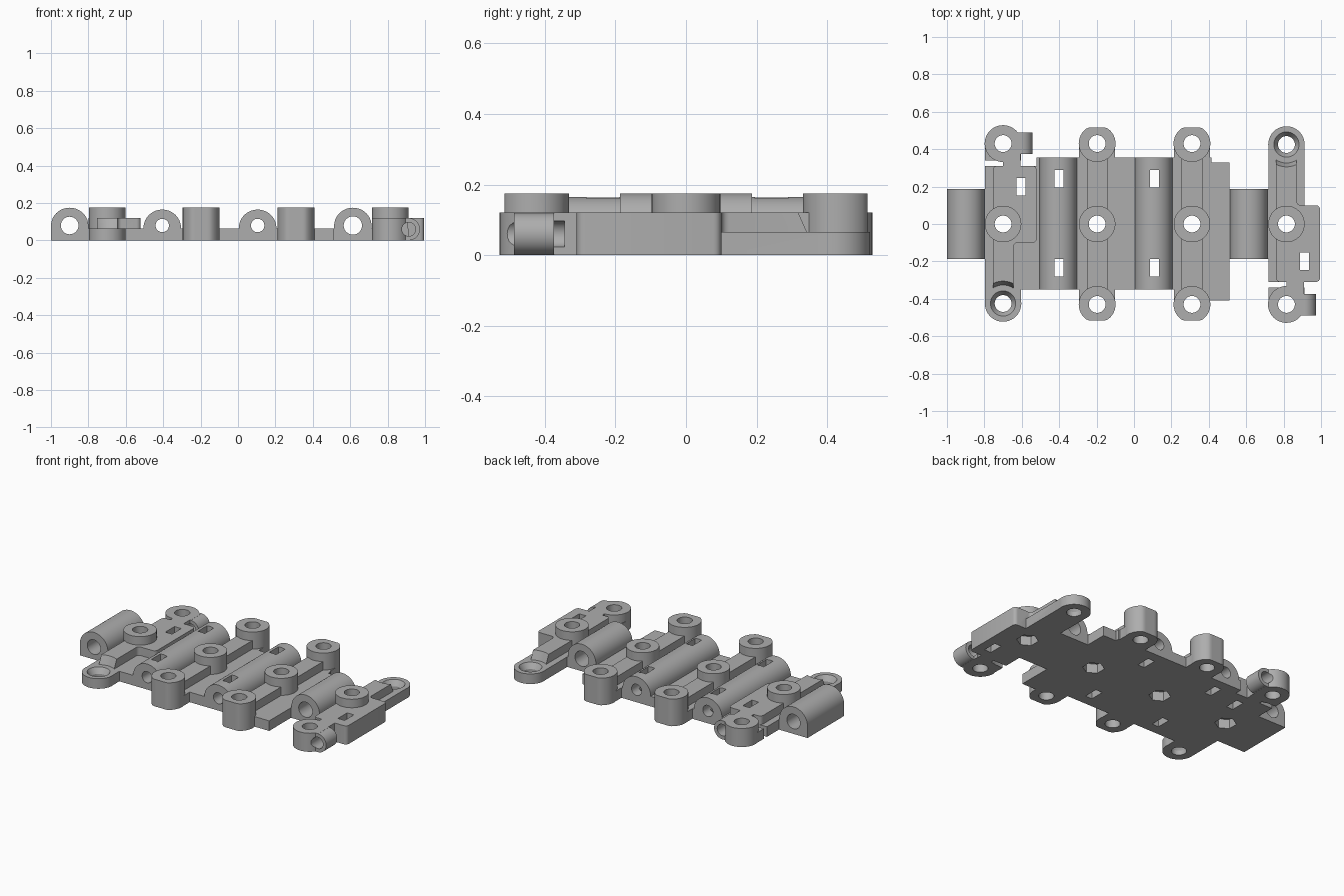
import bpy, bmesh, math
from mathutils import Matrix

if "Cube" in bpy.data.objects:
    bpy.data.objects.remove(bpy.data.objects["Cube"])

grey = bpy.data.materials.new("grey_plastic")
grey.diffuse_color = (0.42, 0.42, 0.42, 1)
grey.use_nodes = True
grey.node_tree.nodes["Principled BSDF"].inputs["Base Color"].default_value = grey.diffuse_color
BASE, MID, TOP = 0.065, 0.12, 0.175     # plate, ridge and boss heights


def make(name, bm):
    bmesh.ops.recalc_face_normals(bm, faces=bm.faces)
    me = bpy.data.meshes.new(name)
    bm.to_mesh(me)
    bm.free()
    ob = bpy.data.objects.new(name, me)
    bpy.context.collection.objects.link(ob)
    return ob


def prism(pts, z0, z1, r=0):
    """Outline in x,y raised from z0 to z1, upright edges rounded by r."""
    bm = bmesh.new()
    f = bm.faces.new([bm.verts.new((x, y, z0)) for x, y in pts])
    up = bmesh.ops.extrude_face_region(bm, geom=[f])["geom"]
    for v in up:
        if isinstance(v, bmesh.types.BMVert):
            v.co.z = z1
    if r:
        es = [e for e in bm.edges if abs(e.verts[0].co.z - e.verts[1].co.z) > 1e-4]
        bmesh.ops.bevel(bm, geom=es, offset=r, segments=4, profile=0.5, affect='EDGES')
    return make("part", bm)


def box(x0, x1, y0, y1, z0, z1, r=0):
    return prism([(x0, y0), (x1, y0), (x1, y1), (x0, y1)], z0, z1, r)


def cyl(x, y, z0, z1, r, r2=None, n=40):
    bm = bmesh.new()
    bmesh.ops.create_cone(bm, cap_ends=True, segments=n, radius1=r,
                          radius2=r if r2 is None else r2, depth=z1 - z0,
                          matrix=Matrix.Translation((x, y, (z0 + z1) / 2)))
    return make("part", bm)


def rod(x, z, y0, y1, r):
    """Cylinder lying along y."""
    bm = bmesh.new()
    bmesh.ops.create_cone(bm, cap_ends=True, segments=40, radius1=r, radius2=r, depth=y1 - y0,
                          matrix=Matrix.Translation((x, (y0 + y1) / 2, z)) @ Matrix.Rotation(math.pi / 2, 4, 'X'))
    return make("part", bm)


def arch(x, w, h, y0, y1):
    """Pin housing: upright sides with a round top, lying along y."""
    rise = min(w, 0.097)
    pts = [(x - w, 0), (x + w, 0)]
    pts += [(x + w * math.cos(a), h - rise + rise * math.sin(a))
            for a in [math.pi * i / 28 for i in range(29)]]
    bm = bmesh.new()
    f = bm.faces.new([bm.verts.new((px, y0, pz)) for px, pz in pts])
    for v in bmesh.ops.extrude_face_region(bm, geom=[f])["geom"]:
        if isinstance(v, bmesh.types.BMVert):
            v.co.y = y1
    return make("part", bm)


def combine(name, solids, cuts):
    """Weld the solids into one body, then remove the cuts."""
    body = solids[0]
    for op, items in (('UNION', solids[1:]), ('DIFFERENCE', cuts)):
        for it in items:
            m = body.modifiers.new("b", 'BOOLEAN')
            m.operation, m.object, m.solver = op, it, 'EXACT'
            dg = bpy.context.evaluated_depsgraph_get()
            me = bpy.data.meshes.new_from_object(body.evaluated_get(dg))
            body.modifiers.clear()
            body.data = me
            bpy.data.objects.remove(it)
    body.name = body.data.name = name
    body.data.materials.clear()
    body.data.materials.append(grey)
    bpy.ops.object.select_all(action='DESELECT')
    body.select_set(True)
    bpy.context.view_layer.objects.active = body
    bpy.ops.object.shade_smooth_by_angle(angle=math.radians(30))


def bolt_hole(x, y, nut=False):
    out = [cyl(x, y, -0.1, 0.3, 0.045)]
    if nut:                                  # hexagonal nut pocket below
        out.append(cyl(x, y, -0.1, 0.06, 0.065, n=6))
    return out


def slot(x, y):
    return [box(x - 0.024, x + 0.024, y - 0.047, y + 0.047, -0.1, 0.3)]


def end_section(cx, s):
    """End block about x = cx; s = 1 puts the ring eye at +y."""
    def outline(*pts):
        return [(cx + x, s * y) for x, y in pts]

    def span(x0, x1, y0, y1, z0, z1):
        return prism(outline((x0, y0), (x1, y0), (x1, y1), (x0, y1)), z0, z1)

    solids = [
        # base with a tongue, then the raised block with its narrow ridge
        span(-0.096, 0.096, -0.43, 0.31, 0, BASE),
        prism(outline((-0.055, -0.40), (0.055, -0.40), (0.055, -0.10), (0.18, -0.10),
                      (0.18, 0.31), (-0.055, 0.31)), 0, MID, 0.022),
        cyl(cx, s * -0.425, 0, BASE, 0.0975),
        cyl(cx, 0, 0.01, TOP, 0.0975),
        # ring eye, neck and side arm
        cyl(cx, s * 0.43, 0, MID, 0.0985),
        span(-0.096, 0.096, 0.34, 0.42, 0, BASE),
        span(0.0, 0.094, 0.29, 0.43, 0, MID),
        span(0.06, 0.10, 0.375, 0.488, 0, MID),
        rod(cx + 0.098, 0.06, min(s * 0.375, s * 0.488), max(s * 0.375, s * 0.488), 0.0595),
    ]
    cuts = [cyl(cx, s * -0.425, BASE, 0.2, 0.099, 0.15),
            cyl(cx, s * -0.425, 0.03, BASE + 0.001, 0.045, 0.068),
            rod(cx + 0.098, 0.06, min(s * 0.345, s * 0.6), max(s * 0.345, s * 0.6), 0.037)]
    cuts += bolt_hole(cx, 0, True) + bolt_hole(cx, s * 0.43) + bolt_hole(cx, s * -0.425)
    cuts += slot(cx + 0.097, s * 0.2)
    return solids, cuts


# left end with outer pin housing
solids, cuts = end_section(-0.70, 1)
solids += [arch(-0.9, 0.1, TOP, -0.187, 0.187), box(-0.82, -0.78, -0.187, 0.187, 0, BASE)]
cuts.append(rod(-0.9, 0.08, -0.3, 0.3, 0.047))

# middle plate
solids += [box(-0.75, -0.5, -0.35, 0.31, 0, BASE),
           box(-0.52, 0.415, -0.35, 0.355, 0, BASE),
           box(0.40, 0.51, -0.41, 0.33, 0, BASE)]

# middle pin housings
for x in (-0.405, 0.105):
    solids.append(arch(x, 0.1, 0.165, -0.35, 0.355))
    cuts.append(rod(x, 0.08, -0.5, 0.5, 0.036))
    cuts += slot(x + 0.005, 0.242) + slot(x + 0.005, -0.235)

# bolt rows: ridge, centre boss and flat-ended outer bosses
for x in (-0.197, 0.31):
    solids += [box(x - 0.055, x + 0.055, -0.42, 0.42, 0.01, MID),
               box(x - 0.0965, x + 0.0965, -0.43, 0.43, 0, BASE),
               cyl(x, 0, 0.01, TOP, 0.0975)]
    cuts += bolt_hole(x, 0, True)
    for y in (-0.43, 0.43):
        ring = [(x + 0.0985 * math.cos(a), max(-0.515, min(0.515, y + 0.0985 * math.sin(a))))
                for a in [math.tau * i / 40 for i in range(40)]]
        solids.append(prism(ring, 0, TOP))
        cuts += bolt_hole(x, y)

# right end with inner pin housing
right_solids, right_cuts = end_section(0.815, -1)
solids += [arch(0.614, 0.1, TOP, -0.187, 0.187), box(0.50, 0.74, -0.187, 0.187, 0, BASE)]
solids += right_solids
cuts += right_cuts + [rod(0.614, 0.08, -0.3, 0.3, 0.049)]
combine("track_plate", solids, cuts)
